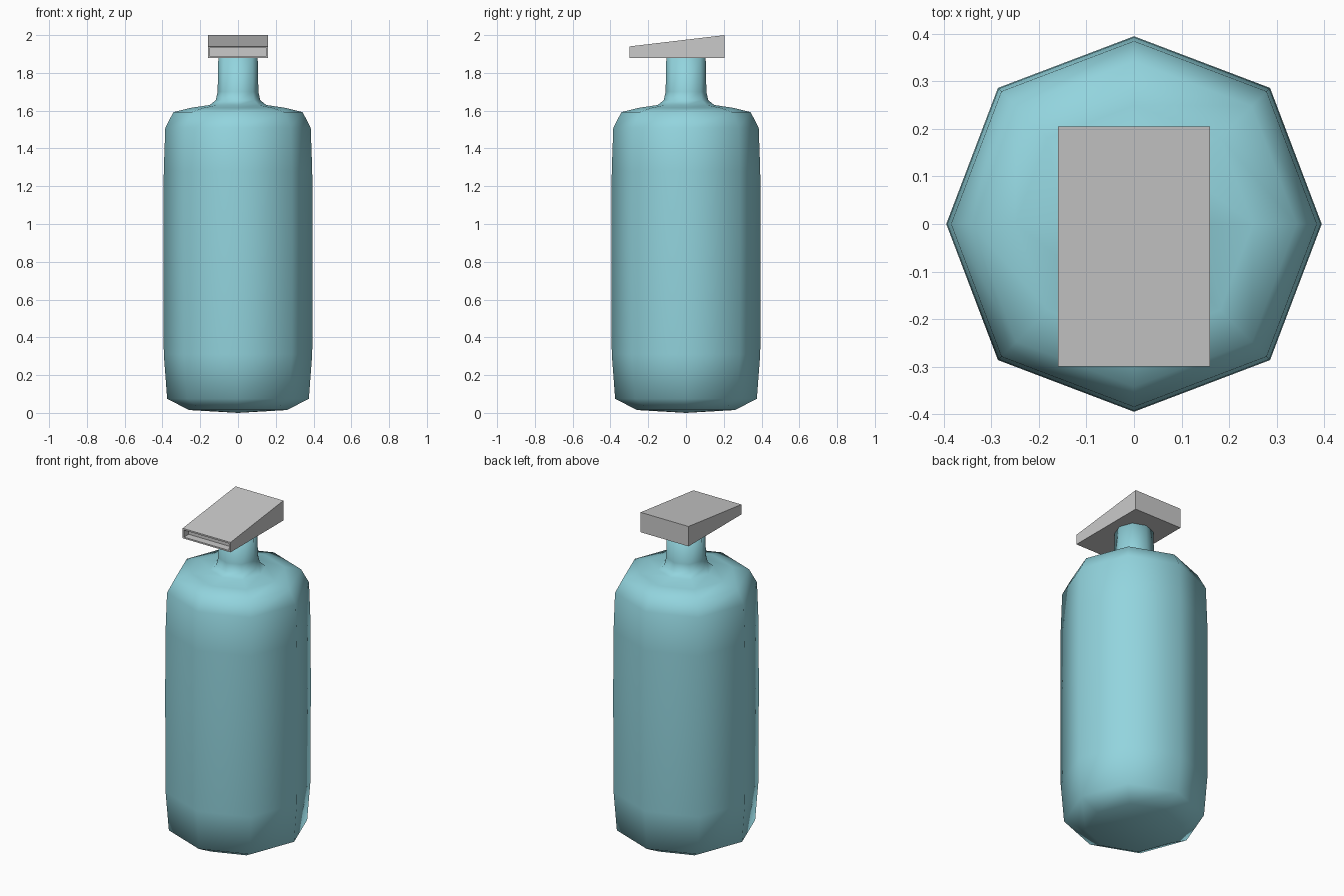
import bpy, bmesh, math

cube = bpy.data.objects.get("Cube")
if cube:
    bpy.data.objects.remove(cube, do_unlink=True)


def material(name, rgb):
    m = bpy.data.materials.new(name)
    m.use_nodes = True
    m.diffuse_color = (*rgb, 1)
    bsdf = next(n for n in m.node_tree.nodes if n.type == 'BSDF_PRINCIPLED')
    bsdf.inputs["Base Color"].default_value = (*rgb, 1)
    return m


def add_object(name, bm, mat, smooth):
    bmesh.ops.recalc_face_normals(bm, faces=bm.faces[:])
    for f in bm.faces:
        f.smooth = smooth
    mesh = bpy.data.meshes.new(name)
    bm.to_mesh(mesh)
    bm.free()
    mesh.materials.append(mat)
    obj = bpy.data.objects.new(name, mesh)
    bpy.context.collection.objects.link(obj)
    return obj


teal = material("teal plastic", (0.29, 0.66, 0.73))
grey = material("light grey plastic", (0.59, 0.59, 0.59))

# Bottle body and neck: eight-sided lathe of (radius, height)
SIDES = 8
profile = [(0.26, 0.015), (0.375, 0.075), (0.393, 0.31), (0.395, 0.9),
           (0.393, 1.28), (0.385, 1.51), (0.342, 1.592), (0.25, 1.615),
           (0.15, 1.63), (0.118, 1.655), (0.108, 1.7), (0.104, 1.89)]
bm = bmesh.new()
rings = []
for r, z in profile:
    ring = []
    for i in range(SIDES):
        a = math.tau * i / SIDES
        rad = r * (1.025 if i % 2 else 1)   # diagonals bulge slightly
        ring.append(bm.verts.new((rad * math.cos(a), rad * math.sin(a), z)))
    rings.append(ring)
for low, high in zip(rings, rings[1:]):
    for i in range(SIDES):
        j = (i + 1) % SIDES
        bm.faces.new((low[i], low[j], high[j], high[i]))
base = bm.verts.new((0, 0, 0))
for i in range(SIDES):
    bm.faces.new((base, rings[0][(i + 1) % SIDES], rings[0][i]))
bm.faces.new(rings[-1])
add_object("bottle", bm, teal, True)

# Wedge-shaped pump head, with a recessed spout opening in the front
bm = bmesh.new()
side = [(-0.30, 1.88), (0.205, 1.88), (0.205, 2.0), (-0.30, 1.94)]
left, right = [[bm.verts.new((x, y, z)) for y, z in side] for x in (0.16, -0.16)]
bm.faces.new(left)
bm.faces.new(right[::-1])
for i in range(4):
    j = (i + 1) % 4
    bm.faces.new((left[i], right[i], right[j], left[j]))
bmesh.ops.recalc_face_normals(bm, faces=bm.faces[:])
front = min(bm.faces, key=lambda f: f.calc_center_median().y)
bmesh.ops.inset_region(bm, faces=[front], thickness=0.009, use_even_offset=True)
panel = bmesh.ops.extrude_discrete_faces(bm, faces=[front])["faces"][0]
bmesh.ops.translate(bm, verts=panel.verts[:], vec=(0, 0.045, 0))
add_object("pump_head", bm, grey, False)
